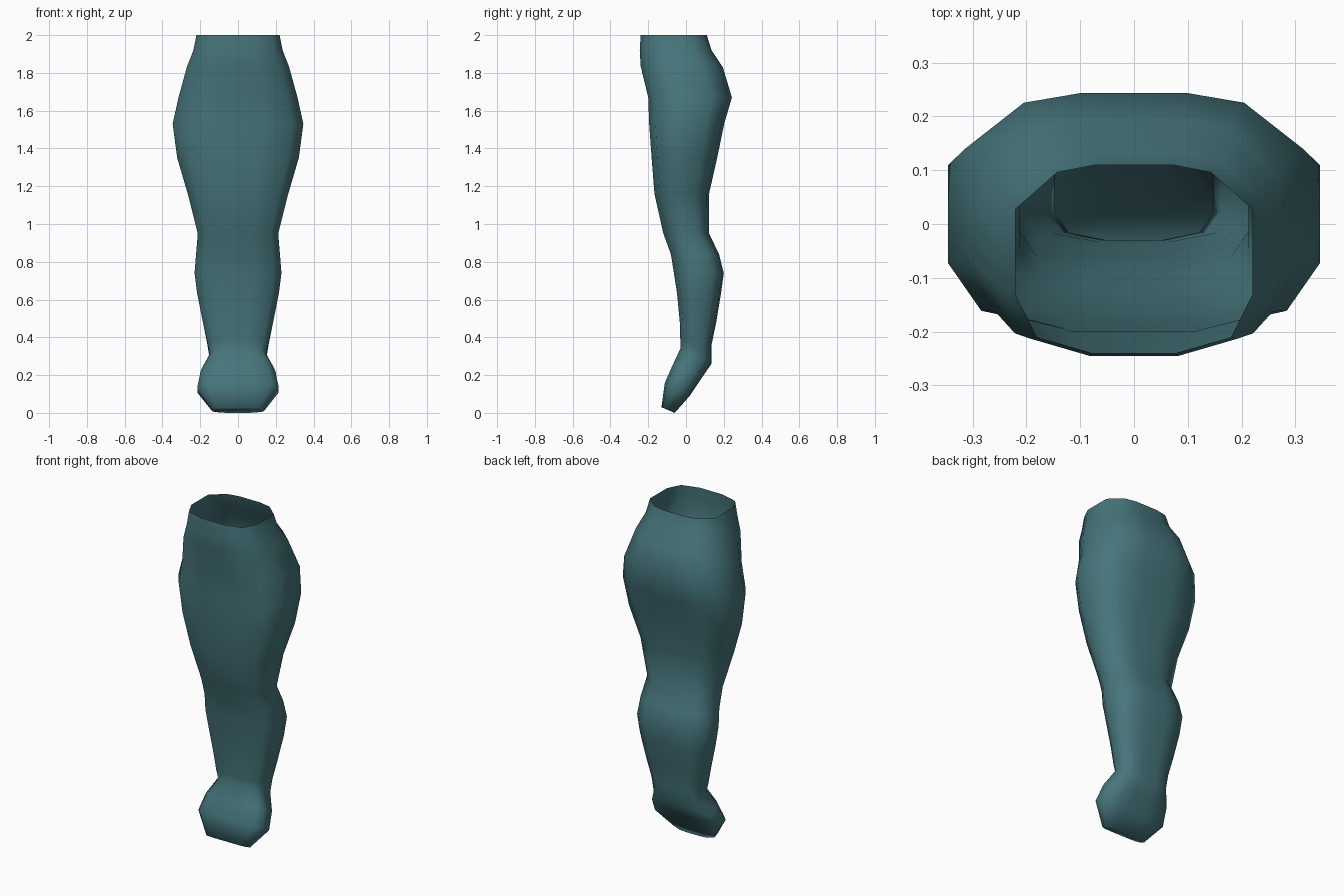
import bpy, bmesh

teal = bpy.data.materials.new("dark teal")
teal.diffuse_color = (0.062, 0.18, 0.2, 1)

# Half cross-section, front to back: fraction of half width, fraction of half depth
HALF = [(0.35, -1), (0.82, -0.83), (1, -0.38), (1, 0.53), (0.65, 0.92), (0.32, 1)]
SECTION = HALF + [(-x, y) for x, y in reversed(HALF)]

# Rings down the leg: front z, back z, front y, back y, half width
RINGS = [
    (2.00, 2.00, -0.240, 0.110, 0.220),
    (1.92, 1.92, -0.245, 0.135, 0.236),
    (1.835, 1.83, -0.240, 0.195, 0.270),
    (1.67, 1.67, -0.200, 0.243, 0.315),
    (1.53, 1.53, -0.195, 0.202, 0.346),
    (1.35, 1.35, -0.182, 0.165, 0.322),
    (1.16, 1.16, -0.167, 0.122, 0.266),
    (0.95, 0.95, -0.120, 0.122, 0.213),
    (0.84, 0.84, -0.080, 0.175, 0.222),
    (0.74, 0.74, -0.064, 0.200, 0.230),
    (0.63, 0.63, -0.047, 0.185, 0.216),
    (0.48, 0.48, -0.033, 0.160, 0.186),
    (0.38, 0.36, -0.030, 0.135, 0.163),
    (0.34, 0.26, -0.030, 0.135, 0.148),
    (0.25, 0.18, -0.072, 0.080, 0.196),
    (0.16, 0.09, -0.112, 0.020, 0.215),
    (0.03, 0.00, -0.130, -0.060, 0.135),
]

# Lofted leg with slanted foot, open at the waist
bm = bmesh.new()
loops = []
for zf, zb, yf, yb, w in RINGS:
    yc, d, zc, dz = (yf + yb) / 2, (yb - yf) / 2, (zf + zb) / 2, (zb - zf) / 2
    loops.append([bm.verts.new((w * x, yc + d * y, zc + dz * y)) for x, y in SECTION])
n = len(SECTION)
for a, b in zip(loops, loops[1:]):
    for i in range(n):
        j = (i + 1) % n
        bm.faces.new((a[i], b[i], b[j], a[j]))

# Sole closes the bottom
bm.faces.new(list(reversed(loops[-1])))

mesh = bpy.data.meshes.new("leg")
bm.to_mesh(mesh)
bm.free()
mesh.materials.append(teal)
leg = bpy.data.objects.new("leg", mesh)
bpy.context.collection.objects.link(leg)
for p in mesh.polygons:
    p.use_smooth = True
